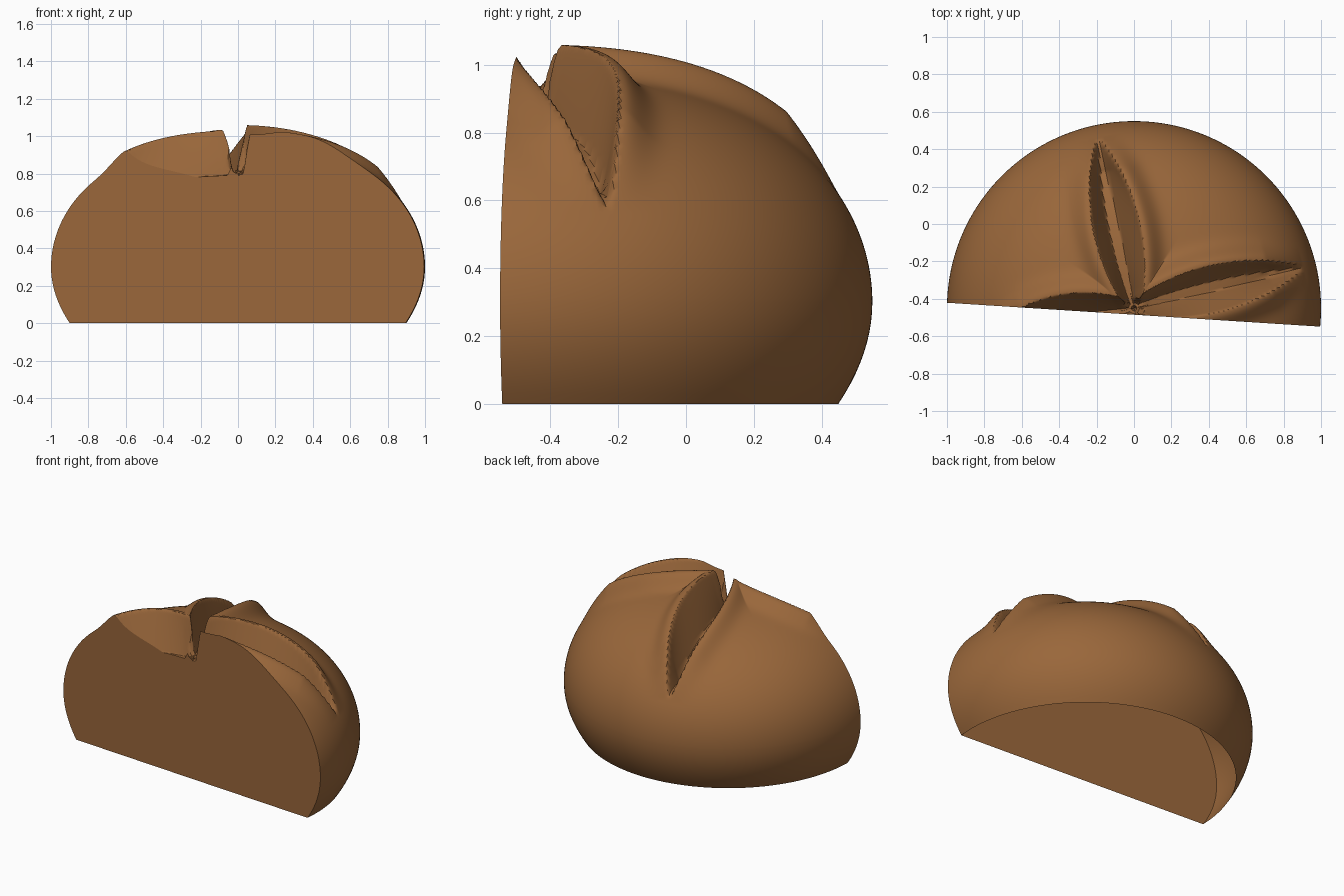
import bpy, bmesh, math
from mathutils import Vector

cube = bpy.data.objects.get("Cube")
if cube:
    bpy.data.objects.remove(cube, do_unlink=True)

CENTRE = Vector((0, -0.45, 0))
SEGMENTS, UPPER, LOWER = 400, 110, 10
DEPTH = 0.24
# Slashes: angle in degrees, length, lip height on the clockwise and other side
SLASHES = [(13.5, 0.93, 0.06, 0.085), (102, 0.93, 0.085, 0.06),
           (188, 0.76, 0.055, 0.055), (282, 0.93, 0.055, 0.055)]


def clamp(value):
    return max(0, min(1, value))


def dome(r):
    return 0.3 + 0.675 * math.sqrt(max(0, 1 - r ** 2.4))


# Height change from the scored slashes: raised lips around sunken valleys
def slash_offset(x, y):
    lift = 0
    cut = DEPTH * clamp((0.07 - math.hypot(x, y)) / 0.03)
    for degrees, length, lip_cw, lip_ccw in SLASHES:
        a = math.radians(degrees)
        s = (x * math.cos(a) + y * math.sin(a)) / length
        v = y * math.cos(a) - x * math.sin(a)
        if not 0 < s < 1:
            continue
        width = 0.03 * (1 - s) + 0.105 * math.sin(math.pi * s) ** 0.8 + 0.004
        end = clamp((1 - s) / 0.2)
        t = v / width
        lip = lip_cw + (lip_ccw - lip_cw) * clamp((t + 1) / 2)
        outside = max(0, abs(v) - width - 0.015)
        lift = max(lift, lip * end * math.exp(-(outside / 0.07) ** 2))
        wall = min((t + 1) / 0.9, (1 - t) / 0.65)
        cut = max(cut, DEPTH * end * clamp(wall))
    return lift - cut


def ring(bm, r, height):
    verts = []
    for i in range(SEGMENTS):
        a = math.tau * i / SEGMENTS
        x, y = r * math.cos(a), r * math.sin(a)
        verts.append(bm.verts.new(CENTRE + Vector((x, y, height(x, y)))))
    return verts


# Loaf: bulging lower side, then scored dome
bm = bmesh.new()
rings = []
for k in range(LOWER):
    z = 0.3 * k / LOWER
    rings.append(ring(bm, 1 - 0.1 * (1 - k / LOWER) ** 2, lambda x, y: z))
for k in range(UPPER):
    r = math.cos(math.pi / 2 * k / UPPER)
    rings.append(ring(bm, r, lambda x, y: dome(r) + slash_offset(x, y)))
for low, high in zip(rings, rings[1:]):
    for i in range(SEGMENTS):
        j = (i + 1) % SEGMENTS
        bm.faces.new((low[i], low[j], high[j], high[i]))
tip = bm.verts.new(CENTRE + Vector((0, 0, dome(0) + slash_offset(0, 0))))
for i in range(SEGMENTS):
    bm.faces.new((rings[-1][i], rings[-1][(i + 1) % SEGMENTS], tip))
bm.faces.new(rings[0][::-1])

# Slice the loaf in half and cap the cut face with a crisp edge
bmesh.ops.bisect_plane(
    bm, geom=bm.verts[:] + bm.edges[:] + bm.faces[:], dist=1e-5,
    plane_co=(0, -0.485, 0), plane_no=(-0.064, -1, 0), clear_outer=True)
rim = [e for e in bm.edges if e.is_boundary]
bmesh.ops.holes_fill(bm, edges=rim, sides=0)
for edge in rim:
    edge.smooth = False
bmesh.ops.recalc_face_normals(bm, faces=bm.faces[:])

# Open underside: the shell is hollow
underside = [f for f in bm.faces if all(v.co.z < 1e-4 for v in f.verts)]
bmesh.ops.delete(bm, geom=underside, context="FACES")

mesh = bpy.data.meshes.new("bread_half")
bm.to_mesh(mesh)
bm.free()
loaf = bpy.data.objects.new("bread_half", mesh)
bpy.context.collection.objects.link(loaf)

# Crust colour
crust = bpy.data.materials.new("crust_brown")
crust.use_nodes = True
color = (0.32, 0.135, 0.043, 1)
crust.diffuse_color = color
crust.node_tree.nodes["Principled BSDF"].inputs["Base Color"].default_value = color
mesh.materials.append(crust)

bpy.ops.object.select_all(action="DESELECT")
loaf.select_set(True)
bpy.context.view_layer.objects.active = loaf
bpy.ops.object.shade_smooth_by_angle(angle=math.radians(40))
